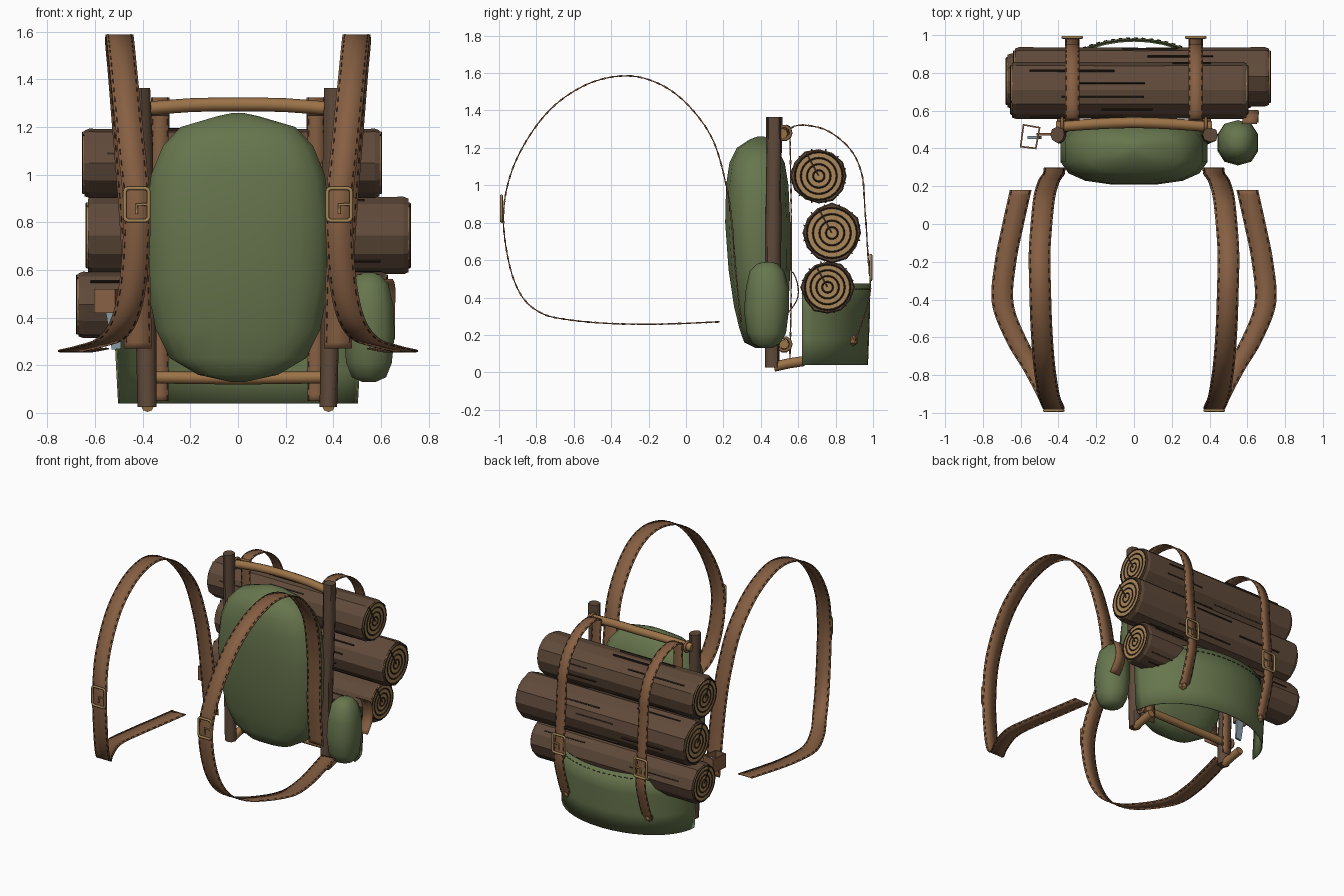
import bpy, bmesh, math, random
from mathutils import Vector as V

if "Cube" in bpy.data.objects:
    bpy.data.objects.remove(bpy.data.objects["Cube"])
random.seed(4)

def mat(name, *c):
    m = bpy.data.materials.new(name)
    m.diffuse_color = (*c, 1)
    m.use_nodes = True
    m.node_tree.nodes["Principled BSDF"].inputs["Base Color"].default_value = m.diffuse_color
    return m
LEATHER = mat("leather", .24, .115, .055)
GREEN = mat("canvas", .135, .18, .075)
BARK = mat("bark", .115, .068, .042)
WOOD = mat("pale_wood", .40, .24, .10)
POLE = mat("pole_wood", .33, .17, .065)
DARK = mat("dark_thread", .035, .02, .012)
BRASS = mat("brass", .36, .23, .09)
STEEL = mat("steel", .25, .33, .38)

def mesh(name, verts, faces, m, smooth=None, thick=0):
    me = bpy.data.meshes.new(name)
    me.from_pydata([tuple(v) for v in verts], [], faces)
    bm = bmesh.new()
    bm.from_mesh(me)
    bmesh.ops.recalc_face_normals(bm, faces=bm.faces)
    bm.to_mesh(me)
    bm.free()
    ob = bpy.data.objects.new(name, me)
    bpy.context.collection.objects.link(ob)
    me.materials.append(m)
    if smooth:
        bpy.ops.object.select_all(action='DESELECT')
        ob.select_set(True)
        bpy.context.view_layer.objects.active = ob
        bpy.ops.object.shade_smooth_by_angle(angle=math.radians(smooth))
    if thick:
        s = ob.modifiers.new("thickness", 'SOLIDIFY')
        s.thickness, s.offset = thick, 0
    return ob

def loft(name, rings, m, smooth=None):
    n, k = len(rings[0]), len(rings)
    f = [(i*n+j, i*n+(j+1) % n, (i+1)*n+(j+1) % n, (i+1)*n+j) for i in range(k-1) for j in range(n)]
    f += [tuple(range(n)), tuple(range((k-1)*n, k*n))]
    return mesh(name, [p for r in rings for p in r], f, m, smooth)

def sack(name, cx, rows, n=12, p=.72):
    # padded bag from rows of (z, half width, y front, y back)
    def s(v): return math.copysign(abs(v)**p, v)
    rings = [[(cx+hx*s(math.cos(a)), (y0+y1)/2+(y1-y0)/2*s(math.sin(a)), z)
              for a in (math.tau*(j+.5)/n for j in range(n))] for z, hx, y0, y1 in rows]
    return loft(name, rings, GREEN, 50)

def spline(pts, step=.025):
    # evenly sampled smooth curve through the points
    P = [V(p) for p in pts]
    P = [2*P[0]-P[1]] + P + [2*P[-1]-P[-2]]
    out = []
    for a, b, c, d in zip(P, P[1:], P[2:], P[3:]):
        k = max(1, round((c-b).length/step))
        for i in range(k):
            t = i/k
            out.append(.5*(2*b+(c-a)*t+(2*a-5*b+4*c-d)*t*t+(3*b-a-3*c+d)*t**3))
    return out+[P[-2]]

def strap(name, pts, width, stitched=True):
    c, X = spline(pts), V((width/2, 0, 0))
    mesh(name, [p+s*X for p in c for s in (-1, 1)],
         [(2*i, 2*i+1, 2*i+3, 2*i+2) for i in range(len(c)-1)], LEATHER, 60, .006)
    if not stitched:
        return
    vs, fs = [], []
    for i in range(1, len(c)-1, 2):
        t = c[i+1]-c[i]
        nrm = t.cross(V((1, 0, 0))).normalized()*.0045
        for s in (-.84, .84):
            b = len(vs)
            for h in (-1, 1):
                vs += [c[i]+t*u+X*(s+e)+nrm*h for u, e in ((0, -.03), (0, .03), (1, .03), (1, -.03))]
            fs += [tuple(b+q for q in f) for f in ((0, 1, 2, 3), (4, 5, 6, 7), (0, 1, 5, 4),
                                                   (1, 2, 6, 5), (2, 3, 7, 6), (3, 0, 4, 7))]
    mesh(name+"_stitches", vs, fs, DARK)

def tube(name, pts, r, m, cyclic=False, res=2):
    cu = bpy.data.curves.new(name, 'CURVE')
    cu.dimensions = '3D'
    sp = cu.splines.new('POLY')
    sp.points.add(len(pts)-1)
    for q, p in zip(sp.points, pts):
        q.co = (*p, 1)
    sp.use_cyclic_u = cyclic
    cu.bevel_depth, cu.bevel_resolution, cu.use_fill_caps = r, res, True
    cu.materials.append(m)
    ob = bpy.data.objects.new(name, cu)
    bpy.context.collection.objects.link(ob)
    bpy.ops.object.select_all(action='DESELECT')
    ob.select_set(True)
    bpy.context.view_layer.objects.active = ob
    bpy.ops.object.convert(target='MESH')

def box(name, loc, size, m, rot=(0, 0, 0)):
    bpy.ops.mesh.primitive_cube_add(size=1, location=loc, rotation=rot)
    ob = bpy.context.object
    ob.name, ob.scale = name, size
    ob.data.materials.append(m)

def buckle(name, x, y, z, w, h):
    r, pts = w*.3, []
    for k, (sx, sz) in enumerate(((1, 1), (-1, 1), (-1, -1), (1, -1))):
        for j in range(4):
            a = math.pi/2*(k+j/3)
            pts.append((x+sx*(w-r)+r*math.cos(a), y, z+sz*(h-r)+r*math.sin(a)))
    tube(name, pts, .008, BRASS, True)
    tube(name+"_prong", [(x+w*.9, y, z), (x, y, z), (x, y, z-h*.6)], .006, BRASS)

# main padded bag and side pouch
sack("main_bag", 0, [(.13, .03, .37, .42), (.16, .17, .31, .48), (.23, .29, .285, .52), (.35, .35, .255, .55),
     (.55, .39, .225, .56), (.8, .395, .207, .56), (1, .37, .212, .55), (1.12, .32, .23, .53),
     (1.2, .245, .27, .49), (1.245, .09, .34, .45), (1.26, .02, .38, .42)], 16)
sack("side_pouch", .55, [(.13, .03, .4, .46), (.15, .075, .355, .5), (.21, .1, .325, .535), (.33, .112, .31, .55),
     (.45, .107, .32, .55), (.54, .085, .34, .525), (.58, .05, .38, .49), (.59, .02, .41, .46)], 10, .85)
strap("pouch_strap", [(.61, .53, .56), (.62, .575, .53), (.62, .6, .45), (.62, .59, .38), (.62, .54, .31)], .08, False)

# frame poles, feet and cross bars
def pole(name, a, b, r, n=8):
    rings = []
    for i in range(6):
        p = V(a).lerp(V(b), i/5)
        rings.append([(p.x+r*random.uniform(.9, 1.1)*math.cos(math.tau*j/n),
                       p.y+r*random.uniform(.9, 1.1)*math.sin(math.tau*j/n), p.z) for j in range(n)])
    loft(name, rings, BARK, 50)
for side, s in (("left", -1), ("right", 1)):
    pole(side+"_pole", (s*.38, .46, .025), (s*.405, .472, 1.365), .04)
    tube(side+"_foot_rod", [(s*.38, .47, .03), (s*.38, .55, .048), (s*.38, .63, .06)], .027, POLE)
    for z in (1.28, .15):
        ring = [(s*.38, .525+.036*math.cos(a), z+.036*math.sin(a)) for a in (math.tau*i/10 for i in range(10))]
        tube(side+"_lashing", ring, .009, LEATHER, True)
tube("top_bar", spline([(-.41, .515, 1.275), (-.2, .53, 1.292), (0, .537, 1.295), (.2, .53, 1.292),
                        (.41, .515, 1.275)], .1), .029, POLE)
tube("bottom_bar", [(-.4, .525, .15), (0, .53, .145), (.4, .525, .15)], .026, POLE)

# log bundle
def log(name, x0, x1, y, z, r, n=12):
    radii = [r*random.uniform(.95, 1.04) for _ in range(n)]
    rings = [[(x, y+q*k*math.cos(math.tau*j/n), z+q*k*math.sin(math.tau*j/n)) for j, q in enumerate(radii)]
             for x, k in ((x0, .95), (x0+.02, 1), ((x0+x1)/2, .98), (x1-.02, 1), (x1, .95))]
    loft(name, rings, BARK)
    for j in range(n):
        a, h = math.tau*(j+.5)/n, random.uniform(.2, .5)
        c = random.uniform(x0+h/2+.03, x1-h/2-.03)
        box(name+"_groove", (c, y+r*.955*math.cos(a), z+r*.955*math.sin(a)), (h, .012, .008), DARK, (a, 0, 0))
    for x, s in ((x0, -1), (x1, 1)):
        bpy.ops.mesh.primitive_cylinder_add(vertices=24, radius=r*.88, depth=.012, location=(x, y, z),
                                            rotation=(0, math.pi/2, 0))
        bpy.context.object.name = name+"_cut_end"
        bpy.context.object.data.materials.append(WOOD)
        for k in (.2, .42, .64, .85):
            bpy.ops.mesh.primitive_torus_add(major_radius=r*k, minor_radius=.0045, major_segments=24,
                minor_segments=4, location=(x+s*.006, y, z), rotation=(0, math.pi/2, 0))
            bpy.context.object.name = name+"_growth_ring"
            bpy.context.object.data.materials.append(DARK)
        box(name+"_crack", (x+s*.006, y-r*.22, z+r*.4), (.008, .01, r*.9), DARK, (.5, 0, 0))
log("upper_log", -.645, .595, .71, 1.05, .15)
log("middle_log", -.63, .715, .78, .745, .158)
log("lower_log", -.67, .62, .757, .455, .143)

# curved canvas panel cradling the logs, with a stitched hem
def arc(a, k=1): return (-.515*k*math.cos(a), .62+.36*k*math.sin(a))
N = 20
rows = [(.04, .97), (.18, .985), (.33, 1), (.475, 1)]
mesh("canvas_sling", [(*arc(math.pi*i/N, k), z) for z, k in rows for i in range(N+1)],
     [(q*(N+1)+i, q*(N+1)+i+1, (q+1)*(N+1)+i+1, (q+1)*(N+1)+i) for q in range(3) for i in range(N)],
     GREEN, 50, .008)
for i in range(6, 35):
    a = math.pi*i/40
    tube("sling_stitch", [(*arc(a, 1.013), .445), (*arc(a+.04, 1.013), .445)], .003, DARK, res=0)

for side, s in (("left", -1), ("right", 1)):
    # log straps over the bundle, back straps, buckles and toggles
    x = s*.327
    strap(side+"_log_strap", [(x, .53, 1.25), (x, .56, 1.305), (x, .63, 1.322), (x, .76, 1.29), (x, .88, 1.19),
          (x, .94, 1.06), (x, .955, .9), (x, .975, .6), (x, .985, .43), (x, .945, .28), (x, .905, .17)], .078)
    strap(side+"_back_strap", [(x, .555, 1.31), (x, .562, .9), (x, .562, .4), (x, .555, .05)], .072)
    buckle(side+"_log_buckle", x, .988, .56, .05, .066)
    bpy.ops.mesh.primitive_ico_sphere_add(subdivisions=1, radius=.032, location=(x, .89, .17))
    bpy.context.object.name = side+"_toggle"
    bpy.context.object.data.materials.append(POLE)

    # shoulder straps
    path = [(.42, .295, .27), (.425, .265, .55), (.44, .245, .8), (.455, .215, 1.0), (.475, .14, 1.25),
            (.49, 0, 1.44), (.5, -.16, 1.55), (.497, -.34, 1.585), (.49, -.55, 1.53), (.475, -.75, 1.38),
            (.45, -.91, 1.13), (.425, -.975, .87), (.435, -.95, .6), (.47, -.88, .41), (.53, -.77, .315),
            (.62, -.62, .28), (.695, -.42, .262), (.68, -.2, .257), (.64, 0, .262), (.6, .18, .27)]
    strap(side+"_shoulder_strap", [(s*a, b, c) for a, b, c in path], .115)
    buckle(side+"_shoulder_buckle", s*.425, -.987, .875, .05, .068)

# tool holder and blade on the left side
hold = [(-.6, .41), (-.52, .40), (-.5, .51), (-.585, .525)]
mesh("tool_holder", [(a, b, z) for z in (.42, .52) for a, b in hold],
     [(i, (i+1) % 4, (i+1) % 4+4, i+4) for i in range(4)], LEATHER, None, .012)
box("holder_tab", (-.46, .475, .48), (.11, .012, .06), LEATHER)
blade = [(-.565, .49), (-.5, .49), (-.49, .27), (-.53, .265)]
loft("tool_blade", [[(a, y, z) for a, z in blade] for y in (.45, .465)], STEEL)
